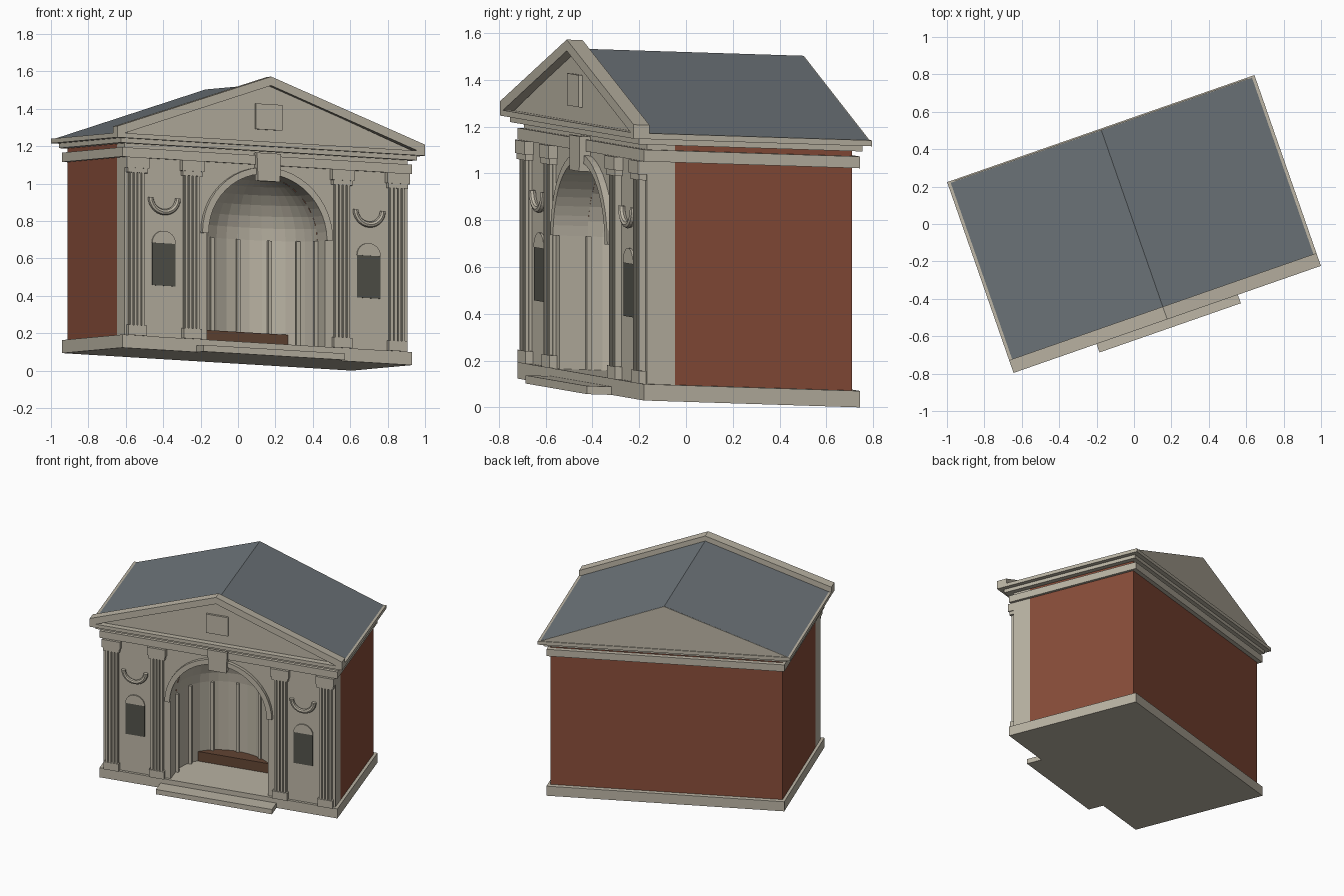
import bpy, bmesh
from math import sin, cos, pi, radians
from mathutils import Matrix

if "Cube" in bpy.data.objects:
    bpy.data.objects.remove(bpy.data.objects["Cube"])

# The building is turned about z and leans on a slope (horizontals tilt, verticals stay upright)
C, S = cos(radians(19.2)), sin(radians(19.2))
PLACE = Matrix(((C, -S, 0, 0), (S, C, 0, 0), (-.057, -.03, 1, .062), (0, 0, 0, 1)))


def material(name, rgb):
    m = bpy.data.materials.new(name)
    m.diffuse_color = (*rgb, 1)
    m.use_nodes = True
    m.node_tree.nodes["Principled BSDF"].inputs["Base Color"].default_value = m.diffuse_color
    return m


STONE = material("stone", (.50, .46, .375))
BRICK = material("brick", (.25, .075, .042))
SLATE = material("slate", (.155, .178, .195))
WOOD = material("wood", (.125, .06, .034))
DARK = material("dark", (.085, .085, .07))


def finish(name, bm, mat, smooth=False, normals=True):
    if normals:
        bmesh.ops.recalc_face_normals(bm, faces=bm.faces)
    bm.transform(PLACE)
    me = bpy.data.meshes.new(name)
    bm.to_mesh(me)
    bm.free()
    me.materials.append(mat)
    for p in me.polygons:
        p.use_smooth = smooth
    ob = bpy.data.objects.new(name, me)
    bpy.context.collection.objects.link(ob)


def prism(name, pts, y0, y1, mat=STONE):
    """Extrude an (x, z) outline from y0 to y1."""
    bm = bmesh.new()
    a = [bm.verts.new((x, y0, z)) for x, z in pts]
    b = [bm.verts.new((x, y1, z)) for x, z in pts]
    bm.faces.new(a)
    bm.faces.new(b[::-1])
    n = len(pts)
    for i in range(n):
        bm.faces.new((a[i], b[i], b[(i + 1) % n], a[(i + 1) % n]))
    finish(name, bm, mat)


def box(name, x0, x1, y0, y1, z0, z1, mat=STONE):
    prism(name, [(x0, z0), (x1, z0), (x1, z1), (x0, z1)], y0, y1, mat)


def arc(r, cx, cz, a0, a1, n):
    return [(cx + r * cos(a0 + (a1 - a0) * i / n), cz + r * sin(a0 + (a1 - a0) * i / n))
            for i in range(n + 1)]


R, SPRING, FRONT, NICHE_Y = .335, .64, -.455, -.328

# Base and step
box("base", -.82, .82, -.476, .503, 0, .07)
box("front_step", -.4, .4, -.588, -.47, 0, .035)

# Brick walls
for s, side in ((-1, "left"), (1, "right")):
    box(side + "_brick_wall", *sorted((s * .77, s * .8)), NICHE_Y, .472, .07, 1.1, BRICK)
box("back_brick_wall", -.77, .77, .44, .472, .07, 1.1, BRICK)

# Stone front with arched opening
prism("front_wall", [(-.8, .07), (-R, .07)] + arc(R, 0, SPRING, pi, 0, 24) +
      [(R, .07), (.8, .07), (.8, 1.1), (-.8, 1.1)], FRONT, NICHE_Y)

# Niche: half cylinder topped by a quarter-sphere
bm = bmesh.new()
rows = [(R, .07)] + [(R * cos(pi / 2 * j / 8), SPRING + R * sin(pi / 2 * j / 8)) for j in range(9)]
grid = [[bm.verts.new((r * cos(pi * i / 16), NICHE_Y + r * sin(pi * i / 16), z)) for i in range(17)]
        for r, z in rows]
for lo, hi in zip(grid, grid[1:]):
    for i in range(16):
        bm.faces.new((lo[i], hi[i], hi[i + 1], lo[i + 1]))
bmesh.ops.remove_doubles(bm, verts=bm.verts, dist=1e-5)
finish("niche", bm, STONE, normals=False)

# Niche ribs
for k in range(7):
    a = pi * k / 6
    x, y = .325 * cos(a), NICHE_Y + .325 * sin(a)
    box("niche_rib", x - .01, x + .01, y - .01, y + .01, .07, SPRING)

# Curved bench at the back of the niche
bm = bmesh.new()
ring = [(.33 * cos(t), NICHE_Y + .33 * sin(t)) for t in
        [radians(42 + 96 * i / 14) for i in range(15)]]
f = bm.faces.new([bm.verts.new((x, y, .07)) for x, y in ring])
ext = bmesh.ops.extrude_face_region(bm, geom=[f])
bmesh.ops.translate(bm, vec=(0, 0, .07), verts=[v for v in ext["geom"] if isinstance(v, bmesh.types.BMVert)])
finish("bench", bm, WOOD)

# Arch moulding and keystone
prism("arch_moulding", arc(.37, 0, SPRING, pi, 0, 24) + arc(R, 0, SPRING, 0, pi, 24), -.485, FRONT)
prism("keystone", [(-.062, .935), (.062, .935), (.068, 1.085), (-.068, 1.085)], -.505, FRONT)

# Fluted pilasters
for x in (-.737, -.425, .425, .737):
    box("pilaster_base", x - .052, x + .052, -.488, FRONT, .07, .125)
    box("pilaster_shaft", x - .044, x + .044, -.47, FRONT, .125, .94)
    for k in range(4):
        rx = x - .033 + .022 * k
        prof = .0075
        box("pilaster_rib", rx - prof, rx + prof, -.483, -.47, .125, .94)
    box("pilaster_capital", x - .056, x + .056, -.49, FRONT, .94, .975)
    box("pilaster_abacus", x - .063, x + .063, -.496, FRONT, .965, 1.022)

# Side windows and swags
for x in (-.58, .58):
    box("window_pane", x - .066, x + .066, -.462, FRONT, .345, .572, DARK)
    prism("window_head", arc(.067, x, .572, 0, pi, 12), -.465, FRONT)
    bm = bmesh.new()
    rings = []
    for i in range(15):
        a = pi + pi * i / 14
        rings.append([bm.verts.new((x + (.077 + .016 * cos(b)) * cos(a), -.467 + .016 * sin(b),
                                    .815 + (.077 + .016 * cos(b)) * sin(a)))
                      for b in [2 * pi * j / 8 for j in range(8)]])
    for p, q in zip(rings, rings[1:]):
        for j in range(8):
            bm.faces.new((p[j], q[j], q[(j + 1) % 8], p[(j + 1) % 8]))
    bm.faces.new(rings[0])
    bm.faces.new(rings[-1])
    finish("swag", bm, STONE)

# Entablature
box("architrave", -.82, .82, -.476, .503, 1.022, 1.072)
box("lower_cornice", -.838, .838, -.505, .507, 1.095, 1.12)
box("upper_cornice", -.87, .87, -.54, .54, 1.12, 1.145)

# Roof, back gable and pediment
prism("roof", [(-.853, 1.145), (.853, 1.145), (0, 1.457)], -.475, .53, SLATE)
prism("back_gable", [(-.853, 1.145), (.853, 1.145), (0, 1.456)], .53, .534)
prism("tympanum", [(-.83, 1.14), (.83, 1.14), (0, 1.45)], -.495, -.475)
prism("raking_cornice", [(-.87, 1.13), (0, 1.446), (.87, 1.13), (.87, 1.18), (0, 1.494), (-.87, 1.18)],
      -.54, -.468)
box("pediment_panel", -.075, .075, -.512, -.495, 1.21, 1.347)
